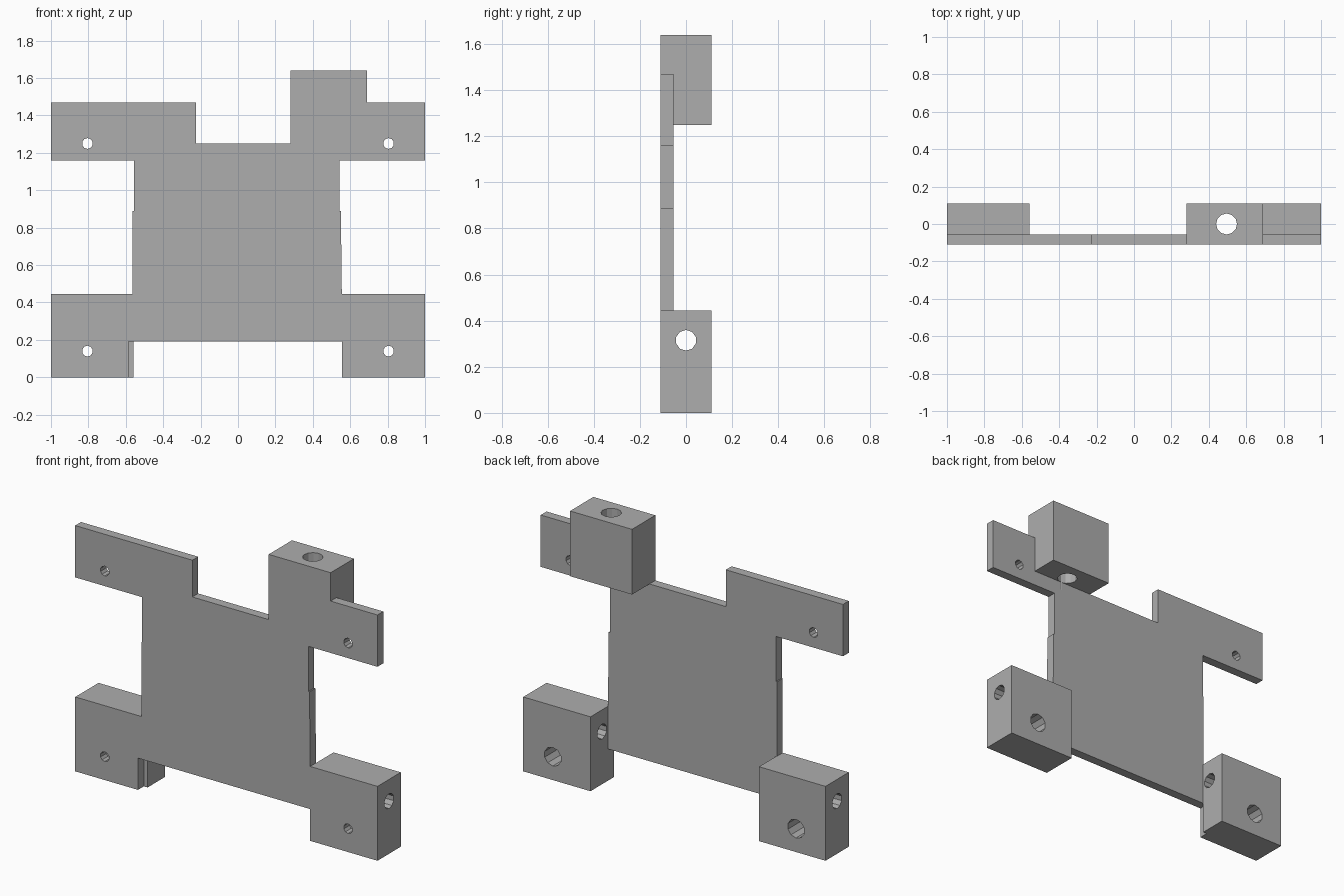
import bpy
import bmesh
from mathutils import Matrix, Vector

old = bpy.data.objects.get("Cube")
if old:
    bpy.data.objects.remove(old, do_unlink=True)

FRONT, PLATE_BACK, BACK = -0.11, -0.055, 0.11

grey = bpy.data.materials.new("plain grey")
grey.use_nodes = True
colour = (0.42, 0.42, 0.42, 1)
grey.diffuse_color = colour
grey.node_tree.nodes["Principled BSDF"].inputs["Base Color"].default_value = colour


def add_object(name, bm):
    bmesh.ops.recalc_face_normals(bm, faces=bm.faces)
    mesh = bpy.data.meshes.new(name)
    bm.to_mesh(mesh)
    bm.free()
    mesh.materials.append(grey)
    ob = bpy.data.objects.new(name, mesh)
    bpy.context.collection.objects.link(ob)
    return ob


def extrude_outline(name, outline, y0, y1):
    """Closed x-z outline extruded from y0 to y1."""
    bm = bmesh.new()
    face = bm.faces.new([bm.verts.new((x, y0, z)) for x, z in outline])
    ext = bmesh.ops.extrude_face_region(bm, geom=[face])
    moved = [g for g in ext["geom"] if isinstance(g, bmesh.types.BMVert)]
    bmesh.ops.translate(bm, verts=moved, vec=(0, y1 - y0, 0))
    return add_object(name, bm)


def block(name, x0, x1, z0, z1):
    return extrude_outline(name, [(x0, z0), (x1, z0), (x1, z1), (x0, z1)],
                           PLATE_BACK, BACK)


def drill(name, start, end, radius, sides=10):
    """Cylindrical cutter running from start to end."""
    start, end = Vector(start), Vector(end)
    axis = end - start
    turn = axis.to_track_quat('Z', 'Y').to_matrix().to_4x4()
    bm = bmesh.new()
    bmesh.ops.create_cone(bm, cap_ends=True, segments=sides, radius1=radius,
                          radius2=radius, depth=axis.length,
                          matrix=Matrix.Translation((start + end) / 2) @ turn)
    ob = add_object(name, bm)
    ob.hide_render = True
    return ob


def combine(target, tool, operation):
    mod = target.modifiers.new(operation.title(), 'BOOLEAN')
    mod.operation, mod.object, mod.solver = operation, tool, 'EXACT'
    bpy.context.view_layer.objects.active = target
    bpy.ops.object.modifier_apply(modifier=mod.name)
    bpy.data.objects.remove(tool, do_unlink=True)


# Flat plate with four arms and a raised tab
outline = [
    (-1, 0), (-0.585, 0), (-0.585, 0.19), (0.555, 0.19), (0.555, 0), (1, 0),
    (1, 0.445), (0.555, 0.445), (0.55, 0.89), (0.543, 0.89), (0.543, 1.16),
    (1, 1.16), (1, 1.47), (0.69, 1.47), (0.69, 1.64), (0.28, 1.64),
    (0.28, 1.25), (-0.225, 1.25), (-0.225, 1.47), (-1, 1.47), (-1, 1.16),
    (-0.557, 1.16), (-0.557, 0.89), (-0.563, 0.89), (-0.563, 0.445), (-1, 0.445),
]
bracket = extrude_outline("mounting_bracket", outline, FRONT, PLATE_BACK)

# Thick blocks behind the plate
combine(bracket, block("lower_right_block", -1, -0.56, 0, 0.445), 'UNION')
combine(bracket, block("lower_left_block", 0.555, 1, 0, 0.445), 'UNION')
combine(bracket, block("upper_block", 0.28, 0.69, 1.25, 1.64), 'UNION')

# Screw holes through the arms, widened behind the lower pair
for x in (-0.805, 0.805):
    for z in (0.14, 1.25):
        combine(bracket, drill("screw_hole", (x, -0.2, z), (x, 0.2, z), 0.029),
                'DIFFERENCE')
    combine(bracket, drill("counterbore", (x, PLATE_BACK, 0.14), (x, 0.2, 0.14), 0.056),
            'DIFFERENCE')

# Rod holes: sideways through the lower blocks, upright through the upper block
combine(bracket, drill("side_rod_hole", (-1.1, 0, 0.315), (1.1, 0, 0.315), 0.045),
        'DIFFERENCE')
combine(bracket, drill("upright_rod_hole", (0.495, 0, 1.2), (0.495, 0, 1.7), 0.056, 12),
        'DIFFERENCE')
